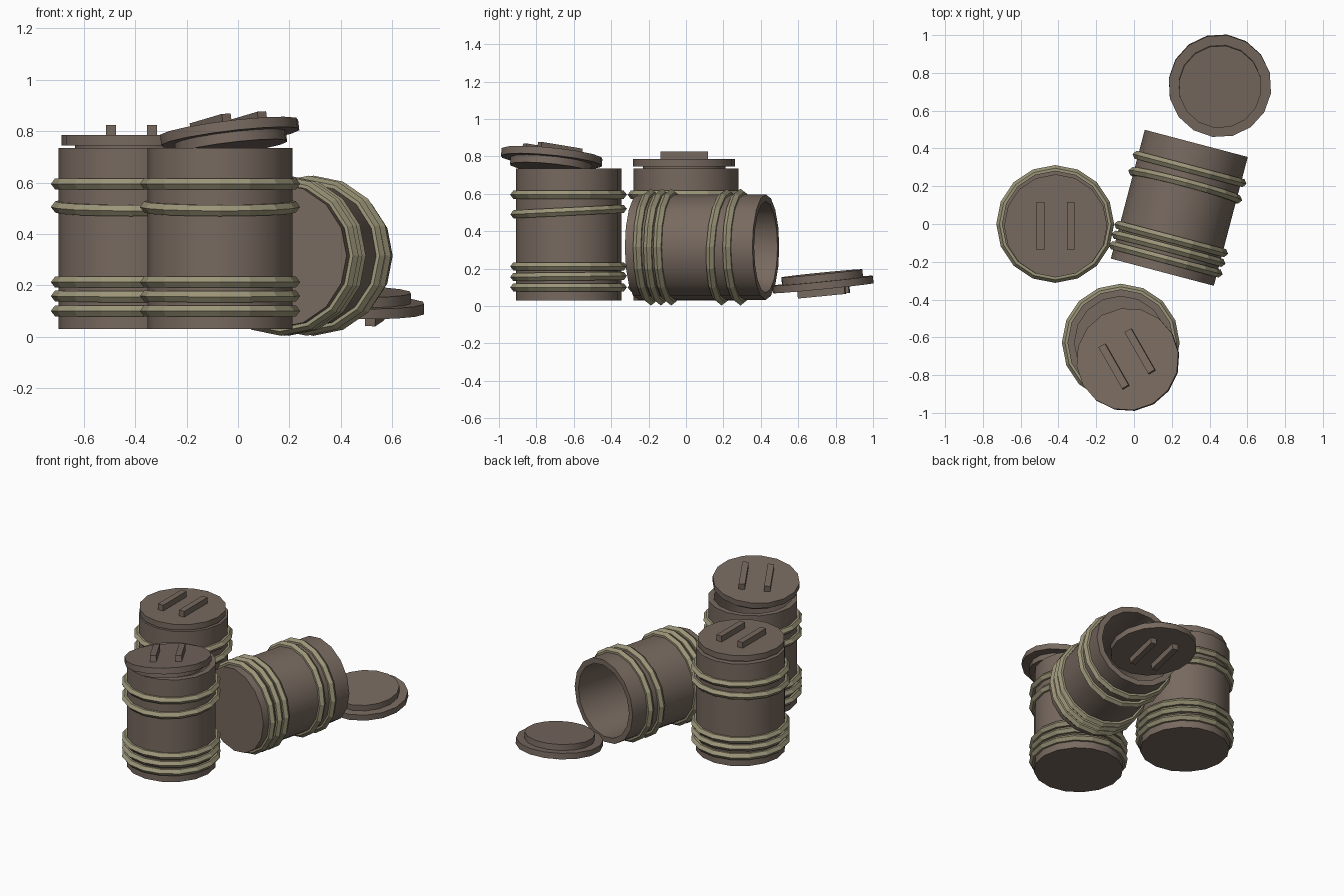
import bpy, bmesh, math
from mathutils import Matrix, Vector

if "Cube" in bpy.data.objects:
    bpy.data.objects.remove(bpy.data.objects["Cube"])

SIDES = 16


def material(name, color):
    m = bpy.data.materials.new(name)
    m.diffuse_color = (*color, 1)
    m.use_nodes = True
    m.node_tree.nodes["Principled BSDF"].inputs["Base Color"].default_value = m.diffuse_color
    return m


WOOD = material("brown_wood", (0.185, 0.142, 0.115))
BAND = material("tan_band", (0.33, 0.30, 0.19))


def frame(origin, z, y):
    """Matrix with local z along z and local y close to y."""
    z = Vector(z).normalized()
    x = Vector(y).cross(z).normalized()
    m = Matrix((x, z.cross(x), z)).transposed().to_4x4()
    return Matrix.Translation(origin) @ m


def finish(bm, name, mat, matrix, smooth):
    bmesh.ops.recalc_face_normals(bm, faces=bm.faces)
    mesh = bpy.data.meshes.new(name)
    bm.to_mesh(mesh)
    bm.free()
    mesh.materials.append(mat)
    ob = bpy.data.objects.new(name, mesh)
    bpy.context.collection.objects.link(ob)
    ob.matrix_world = matrix
    if smooth:
        bpy.ops.object.select_all(action='DESELECT')
        ob.select_set(True)
        bpy.context.view_layer.objects.active = ob
        bpy.ops.object.shade_smooth_by_angle(angle=math.radians(30))
    return ob


def lathe(bm, profile, closed=False):
    """Revolve (radius, z) points; open profiles are capped at both ends."""
    rings = []
    for r, z in profile:
        rings.append([bm.verts.new((r * math.cos(a), r * math.sin(a), z))
                      for a in (math.tau * i / SIDES for i in range(SIDES))])
    pairs = list(zip(rings, rings[1:]))
    if closed:
        pairs.append((rings[-1], rings[0]))
    else:
        bm.faces.new(rings[0])
        bm.faces.new(rings[-1])
    for a, b in pairs:
        for i in range(SIDES):
            j = (i + 1) % SIDES
            bm.faces.new((a[i], a[j], b[j], b[i]))


def barrel(name, matrix):
    # hollow body with a floor
    bm = bmesh.new()
    lathe(bm, [(0.282, 0), (0.282, 0.705), (0.245, 0.705), (0.245, 0.04)])
    finish(bm, name + "_body", WOOD, matrix, True)
    # hexagonal-section bands: height and slight tilt
    bands = [(0.07, 0), (0.128, 0.01), (0.182, 0), (0.475, 0.05), (0.565, 0)]
    for k, (z, tilt) in enumerate(bands):
        bm = bmesh.new()
        section = [(0.279 + 0.033 * math.cos(t), 0.025 * math.sin(t))
                   for t in (math.tau * i / 6 for i in range(6))]
        lathe(bm, section, closed=True)
        place = Matrix.Translation((0, 0, z)) @ Matrix.Rotation(tilt, 4, 'X')
        finish(bm, f"{name}_band_{k + 1}", BAND, matrix @ place, False)


def lid(name, matrix):
    # wide plate over a narrower plug
    bm = bmesh.new()
    lathe(bm, [(0.22, -0.04), (0.22, 0), (0.273, 0), (0.273, 0.04)])
    finish(bm, name, WOOD, matrix, True)
    # pair of bar handles
    for side, x in (("left", -0.08), ("right", 0.08)):
        bm = bmesh.new()
        bmesh.ops.create_cube(bm, size=1, matrix=Matrix.Translation((x, 0, 0.059))
                              @ Matrix.Diagonal((0.04, 0.255, 0.042, 1)))
        finish(bm, f"{name}_{side}_handle", WOOD, matrix, False)


# two standing barrels and one lying on its side
UP, BACK = (0, 0, 1), (0, 1, 0)
barrel("closed_barrel", frame((-0.417, 0, 0.03), UP, BACK))
barrel("ajar_barrel", frame((-0.07, -0.628, 0.03), UP, BACK))
barrel("fallen_barrel", frame((0.15, -0.255, 0.315), (0.255, 0.967, 0), UP))

# lids: seated, tilted askew, and upside down on the floor
lid("closed_lid", frame((-0.415, -0.01, 0.745), UP, BACK))
lid("ajar_lid", frame((-0.03, -0.72, 0.775), (-0.12, 0.10, 1), (-0.5, 0.86, 0)))
lid("dropped_lid", frame((0.455, 0.73, 0.135), (-0.02, 0.10, -1), (0.14, 0.99, 0)))
